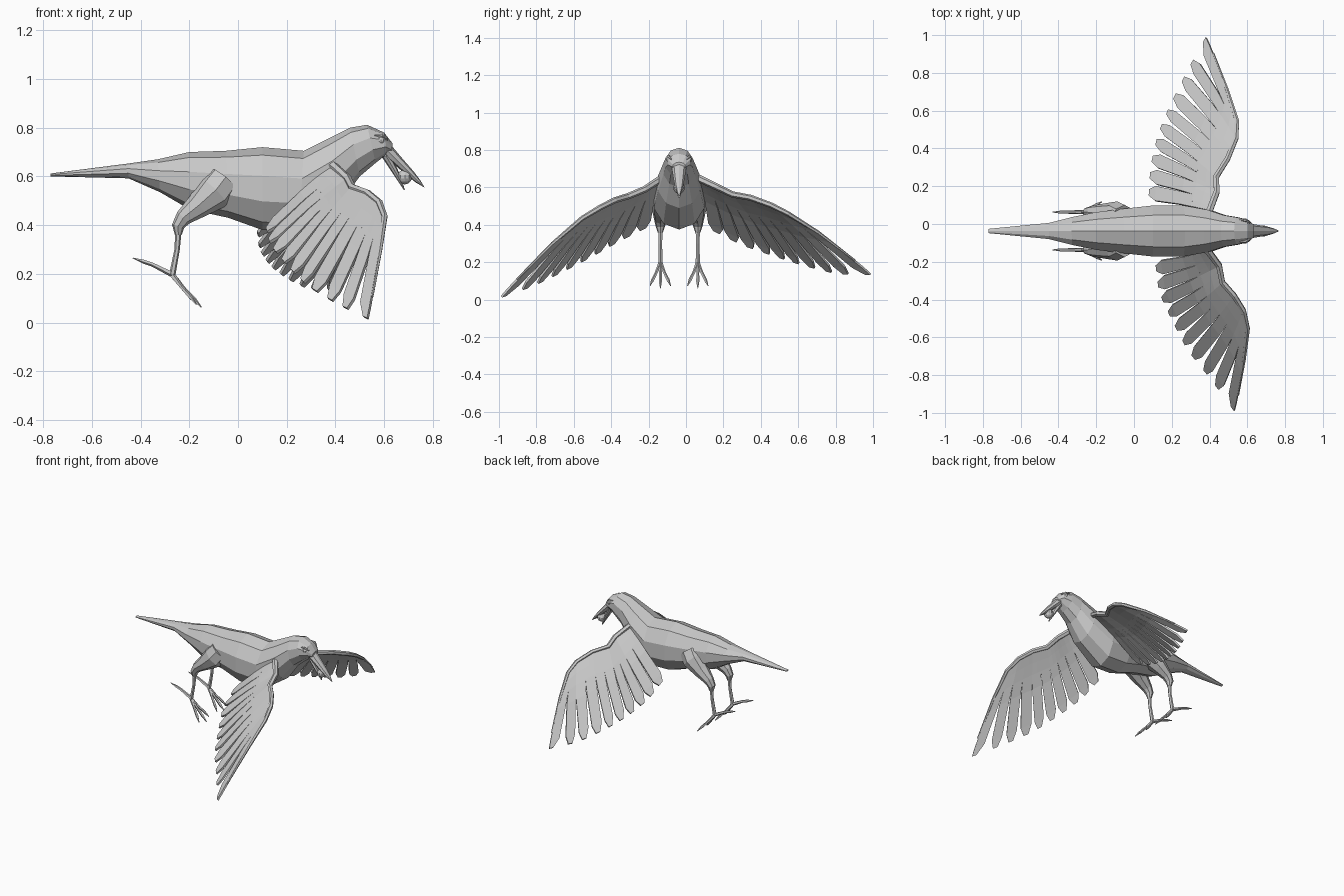
import bpy, bmesh, math
from mathutils import Vector

if "Cube" in bpy.data.objects:
    bpy.data.objects.remove(bpy.data.objects["Cube"])

CY = -0.037  # the body axis sits slightly off centre
grey = bpy.data.materials.new("plain grey")
grey.diffuse_color = (0.58, 0.58, 0.58, 1)
grey.use_nodes = True
grey.node_tree.nodes["Principled BSDF"].inputs["Base Color"].default_value = grey.diffuse_color


def finish(name, bm, thickness=0):
    bmesh.ops.recalc_face_normals(bm, faces=bm.faces)
    me = bpy.data.meshes.new(name)
    bm.to_mesh(me)
    bm.free()
    me.materials.append(grey)
    ob = bpy.data.objects.new(name, me)
    bpy.context.collection.objects.link(ob)
    if thickness:
        m = ob.modifiers.new("thickness", "SOLIDIFY")
        m.thickness = thickness
        m.offset = 0
    return ob


def skin(name, rings):
    """Join rings of points into a closed flat-faced shell."""
    bm = bmesh.new()
    vs = [[bm.verts.new(p) for p in r] for r in rings]
    n = len(vs[0])
    for a, b in zip(vs, vs[1:]):
        for k in range(n):
            bm.faces.new((a[k], a[(k + 1) % n], b[(k + 1) % n], b[k]))
    bm.faces.new(vs[0])
    bm.faces.new(vs[-1][::-1])
    return finish(name, bm)


def profile_loft(name, stations, sides):
    """Stations: top x, top z, bottom x, bottom z, half width."""
    rings = []
    for tx, tz, bx, bz, w in stations:
        top, bot = Vector((tx, CY, tz)), Vector((bx, CY, bz))
        mid, half = (top + bot) / 2, (top - bot) / 2
        angs = [2 * math.pi * k / sides for k in range(sides)]
        rings.append([mid + half * math.cos(a) + Vector((0, w * math.sin(a), 0)) for a in angs])
    return skin(name, rings)


def tube(name, pts, radii, sides=6, ref=(0, 1, 0)):
    pts = [Vector(p) for p in pts]
    rings = []
    for i, p in enumerate(pts):
        d = (pts[min(i + 1, len(pts) - 1)] - pts[max(i - 1, 0)]).normalized()
        u = d.cross(Vector(ref)).normalized()
        v = d.cross(u)
        rings.append([p + radii[i] * (u * math.cos(a) + v * math.sin(a))
                      for a in (2 * math.pi * k / sides for k in range(sides))])
    return skin(name, rings)


def along(pts, t):
    """Point at t (0..1) on a control polyline with even spacing in t."""
    f = max(0, min(t, 1)) * (len(pts) - 1)
    i = min(int(f), len(pts) - 2)
    return Vector(pts[i]).lerp(Vector(pts[i + 1]), f - i)


# Body with tail, neck and head
profile_loft("body", [
    (-.77, .612, -.77, .600, .012), (-.45, .653, -.45, .592, .045),
    (-.33, .670, -.32, .535, .078), (-.20, .700, -.20, .465, .105),
    (-.05, .705, -.04, .430, .125), (.10, .720, .10, .380, .142),
    (.27, .705, .25, .375, .142), (.37, .755, .42, .490, .118),
    (.46, .800, .50, .600, .088), (.53, .812, .565, .655, .076),
    (.60, .780, .61, .690, .062), (.635, .735, .63, .695, .034)], 10)

# Open beak and the ball it holds
profile_loft("upper_beak", [
    (.615, .745, .605, .675, .040), (.665, .685, .640, .650, .033),
    (.720, .622, .690, .607, .024), (.748, .585, .730, .575, .014),
    (.766, .555, .762, .556, .003)], 8)
profile_loft("lower_beak", [
    (.625, .690, .590, .680, .034), (.655, .630, .630, .620, .024),
    (.675, .580, .660, .575, .015), (.685, .545, .680, .545, .004)], 8)


def ball(name, c, r, u=10, v=7):
    bm = bmesh.new()
    bmesh.ops.create_uvsphere(bm, u_segments=u, v_segments=v, radius=r)
    bmesh.ops.translate(bm, verts=bm.verts, vec=c)
    return finish(name, bm)


ball("held_ball", (.685, CY, .598), .031)

# Eyes, brows and legs on both sides
for s, side in ((-1, "right"), (1, "left")):
    ball("eye_" + side, (.588, CY + s * .053, .748), .015)
    tube("brow_" + side, [(.560, CY + s * .058, .770), (.590, CY + s * .056, .766),
                          (.615, CY + s * .042, .750)], [.003, .008, .003], 5, (0, 0, 1))
    y = CY + s * .1
    tube("thigh_" + side, [(-.06, y - s * .035, .585), (-.10, y - s * .02, .535),
                           (-.165, y - s * .006, .478), (-.225, y, .43),
                           (-.246, y, .395), (-.245, y, .36)],
         [.075, .078, .052, .034, .026, .014], 8)
    tube("shin_" + side, [(-.243, y, .40), (-.25, y, .30), (-.27, y, .195)],
         [.014, .011, .013])
    tube("back_toe_" + side, [(-.265, y, .195), (-.35, y, .238), (-.385, y, .25), (-.432, y, .265)],
         [.012, .009, .009, .002], 5)
    for k in (-1, 0, 1):
        tip = Vector((-.15 - .02 * abs(k), y + k * .055, .062 + .012 * abs(k)))
        base = Vector((-.27, y, .195))
        tube(f"front_toe_{side}_{k + 2}",
             [base, base.lerp(tip, .4) - Vector((0, 0, .003)), base.lerp(tip, .75), tip],
             [.012, .008, .009, .002], 5)

# Wings: leading edge and feather tips, from the outer end to the shoulder
RIGHT = ([(.602, -.555, .435), (.580, -.46, .492), (.53, -.38, .532), (.468, -.31, .553),
          (.450, -.22, .590), (.39, -.14, .643)],
         [(.535, -.99, .014), (.41, -.82, .075), (.285, -.665, .150), (.205, -.51, .230),
          (.135, -.36, .315), (.115, -.19, .400)])
LEFT = ([(.545, .545, .460), (.540, .455, .505), (.495, .345, .545), (.435, .25, .562),
         (.438, .17, .600), (.40, .07, .648)],
        [(.385, .99, .135), (.285, .81, .140), (.195, .63, .185), (.13, .475, .235),
         (.09, .30, .295), (.08, .12, .385)])
N = 10


def build_wing(side, roots, tips):
    s = -1 if side == "right" else 1

    def point(t, f):
        """Point on the wing surface, gently arched upward."""
        p = along(roots, t).lerp(along(tips, t), f)
        return p + Vector((.3, s * .35, .8)) * .018 * math.sin(math.pi * f)

    # solid inner wing, then long separate feathers continuing from it
    bm = bmesh.new()
    grid = [[bm.verts.new(point(j / 20, f)) for f in (0, .16, .32)] for j in range(21)]
    for a, b in zip(grid, grid[1:]):
        for k in range(2):
            bm.faces.new((a[k], a[k + 1], b[k + 1], b[k]))
    finish("inner_wing_" + side, bm, .013)

    bm = bmesh.new()
    for i in range(N):
        t0, t1 = i / N, (i + 1) / N
        blunt = .66 + .24 * (i / (N - 1))
        rows = []
        for f, k in ((.31, 1), (.5, .94), (.90, blunt), (1, .42 * blunt)):
            a, b = point(t0, f), point(t1, f)
            if i == 0:  # the outermost feather reaches its tip at the front
                lean = (1 - k) * .45
                a, b = a + (a - b) * lean, b + (a - b) * lean
            c, h = (a + b) / 2, (b - a) * .5 * k
            rows.append((bm.verts.new(c - h), bm.verts.new(c + h)))
        for p, q in zip(rows, rows[1:]):
            bm.faces.new((p[0], p[1], q[1], q[0]))
    finish("feathers_" + side, bm, .013)

    # thick leading edge running from the first feather into the body
    edge = [point(0, .8), point(0, .35)] + [Vector(p) for p in roots]
    edge.append(Vector((.33, CY + s * .06, .635)))
    tube("wing_edge_" + side, edge,
         [.005, .010, .013, .015, .016, .017, .018, .020, .03], 6, (1, 0, 0))


build_wing("right", *RIGHT)
build_wing("left", *LEFT)
